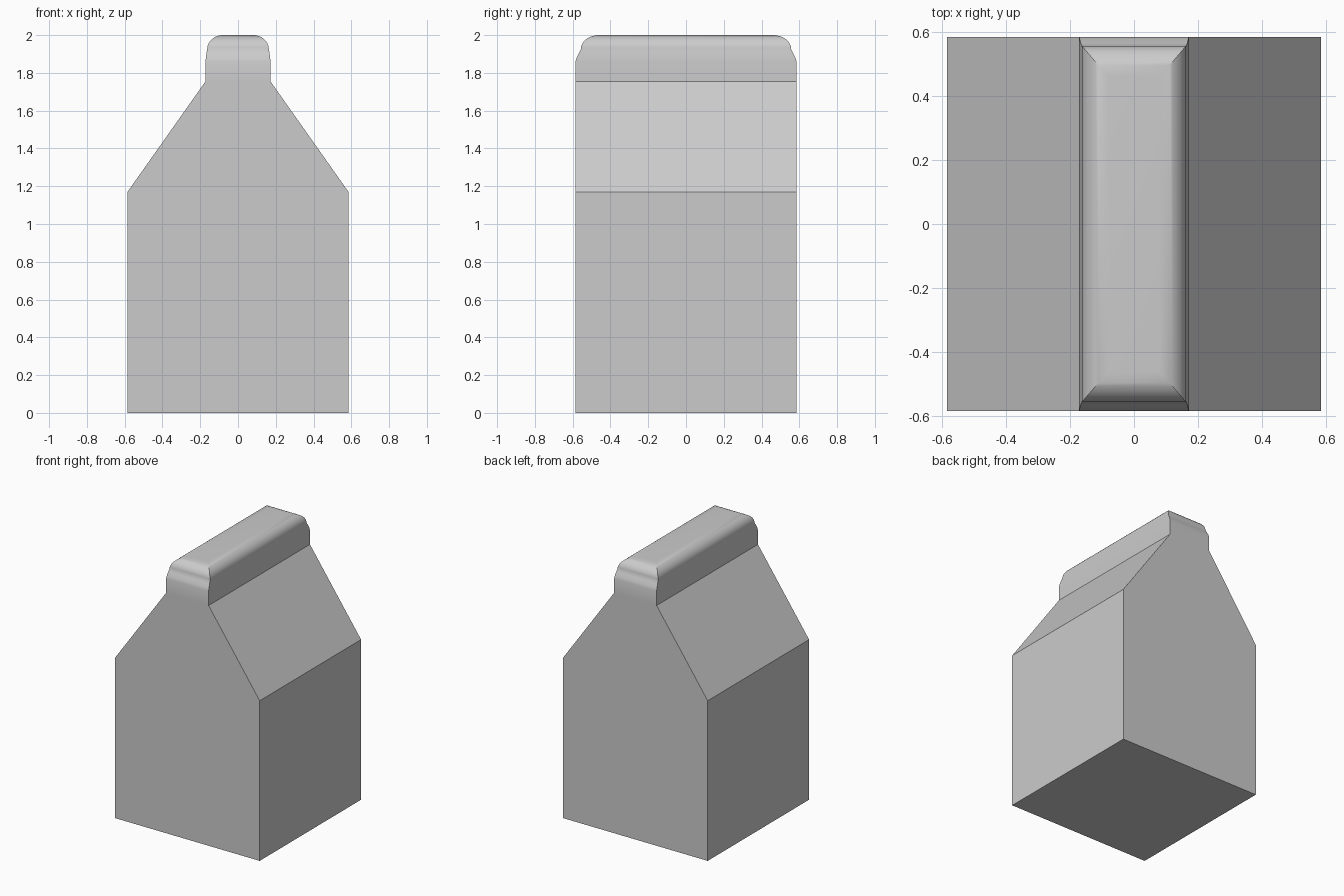
import bpy
import math

if "Cube" in bpy.data.objects:
    bpy.data.objects.remove(bpy.data.objects["Cube"])


def stack(name, rings, bottom=False, top=False):
    """Loft rectangular rings (half width, half depth, height)."""
    verts, faces = [], []
    for hx, hy, z in rings:
        verts += [(-hx, -hy, z), (hx, -hy, z), (hx, hy, z), (-hx, hy, z)]
    for r in range(len(rings) - 1):
        for i in range(4):
            a, b = r * 4 + i, r * 4 + (i + 1) % 4
            faces.append((a, b, b + 4, a + 4))
    if bottom:
        faces.append((3, 2, 1, 0))
    if top:
        n = len(verts)
        faces.append((n - 4, n - 3, n - 2, n - 1))
    mesh = bpy.data.meshes.new(name)
    mesh.from_pydata(verts, [], faces)
    mesh.update()
    obj = bpy.data.objects.new(name, mesh)
    bpy.context.collection.objects.link(obj)
    return obj


D = 0.585

# Square carton body with two sloping roof panels
stack("carton_body", [(D, D, 0), (D, D, 1.17), (0.172, D, 1.755)], bottom=True)

# Folded crest: upright walls, small shoulder, then a rounded top
rings = [(0.172, D, 1.755), (0.172, D, 1.86), (0.170, 0.579, 1.88),
         (0.167, 0.566, 1.905), (0.163, 0.557, 1.925)]
steps = 12
for i in range(1, steps + 1):
    t = math.pi / 2 * i / steps
    rings.append((0.08 + 0.083 * math.cos(t),
                  0.46 + 0.097 * math.cos(t),
                  1.925 + 0.075 * math.sin(t)))
crest = stack("carton_crest", rings, top=True)
bpy.context.view_layer.objects.active = crest
crest.select_set(True)
bpy.ops.object.shade_smooth_by_angle(angle=math.radians(30))
